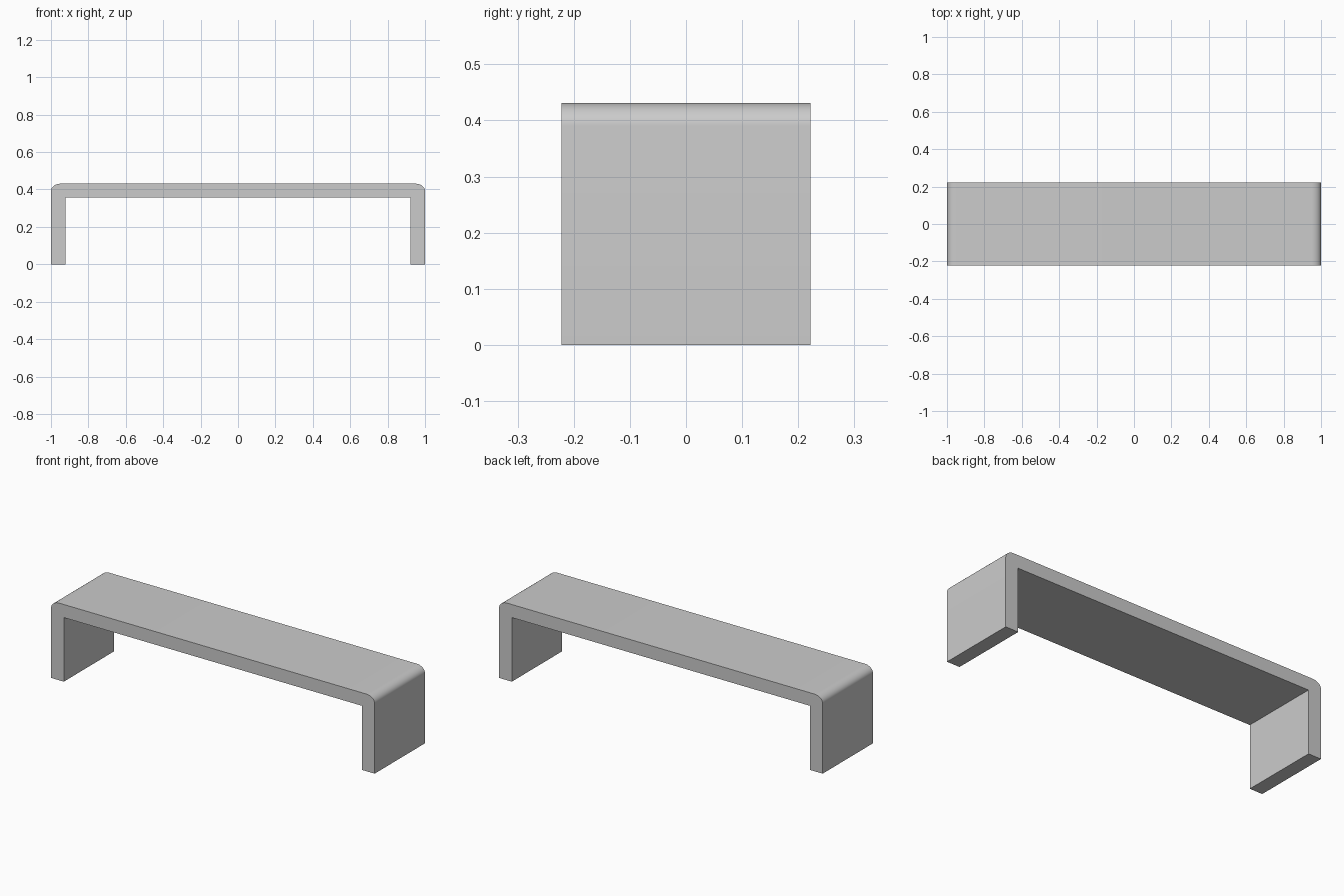
import bpy, bmesh
from math import sin, cos, pi

if "Cube" in bpy.data.objects:
    bpy.data.objects.remove(bpy.data.objects["Cube"])

HALF_W, HALF_D, HEIGHT = 1.0, 0.222, 0.431
INNER_W, UNDERSIDE = 0.921, 0.358
ROUND_X, ROUND_Z, STEPS = 0.05, 0.04, 10

# Right half of the arch profile: inner corner, foot, rounded shoulder
right = [(INNER_W, UNDERSIDE), (INNER_W, 0), (HALF_W, 0)]
for i in range(STEPS + 1):
    a = i / STEPS * pi / 2
    right.append((HALF_W - ROUND_X + ROUND_X * cos(a),
                  HEIGHT - ROUND_Z + ROUND_Z * sin(a)))

# Mirror the profile and extrude it through the depth
profile = right + [(-x, z) for x, z in reversed(right)]
bm = bmesh.new()
face = bm.faces.new([bm.verts.new((x, -HALF_D, z)) for x, z in profile])
ext = bmesh.ops.extrude_face_region(bm, geom=[face], use_keep_orig=True)
moved = [v for v in ext["geom"] if isinstance(v, bmesh.types.BMVert)]
bmesh.ops.translate(bm, vec=(0, 2 * HALF_D, 0), verts=moved)
bmesh.ops.recalc_face_normals(bm, faces=bm.faces)

# Bench: one bent slab with seat and two side legs
mesh = bpy.data.meshes.new("bench")
bm.to_mesh(mesh)
bm.free()
bench = bpy.data.objects.new("bench", mesh)
bpy.context.collection.objects.link(bench)
bpy.context.view_layer.objects.active = bench
bench.select_set(True)
bpy.ops.object.shade_smooth_by_angle()
